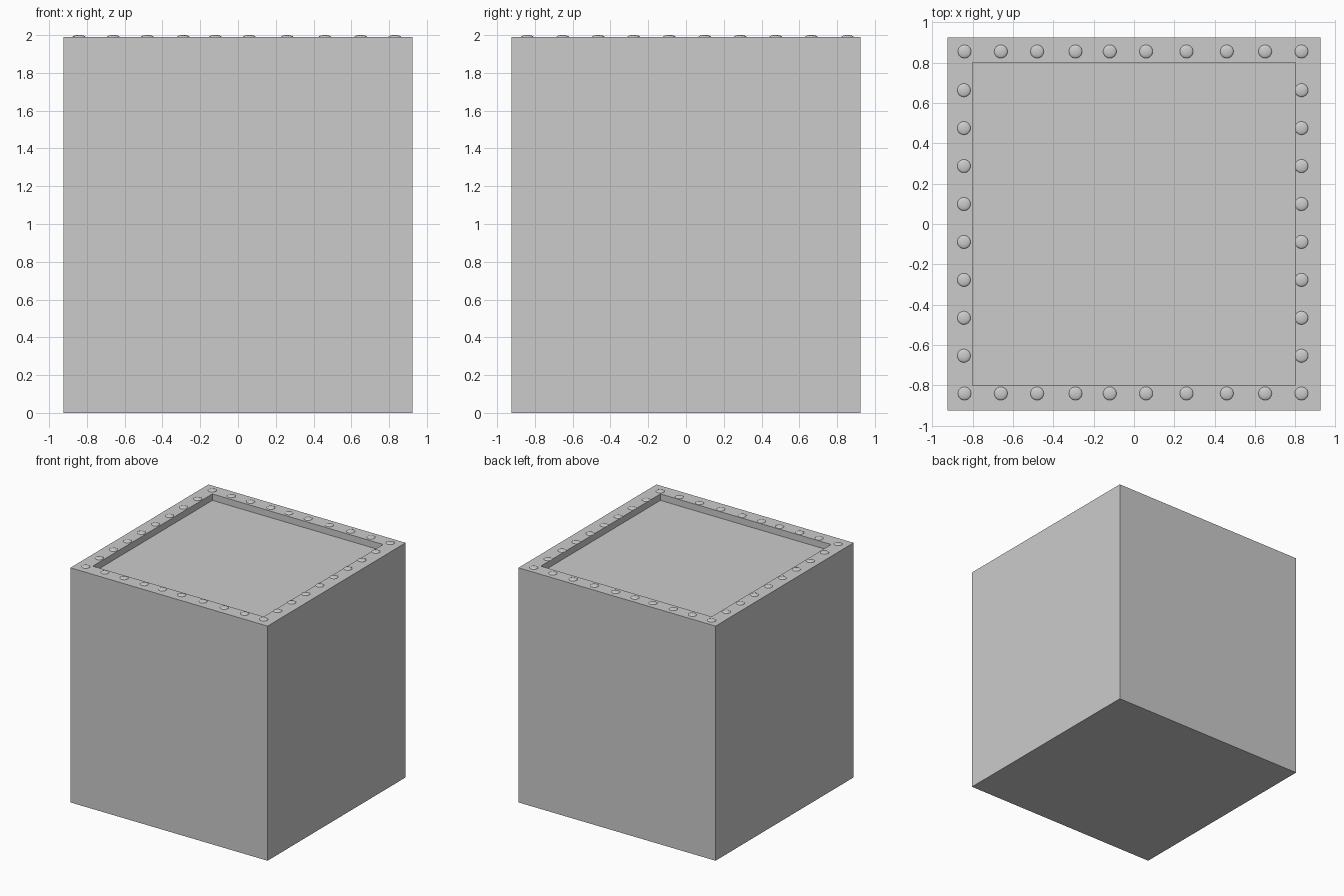
import bpy
import bmesh

old = bpy.data.objects.get("Cube")
if old:
    bpy.data.objects.remove(old, do_unlink=True)

# One grey for everything
grey = bpy.data.materials.new("plain_grey")
grey.use_nodes = True
colour = (0.6, 0.6, 0.6, 1)
grey.diffuse_color = colour
grey.node_tree.nodes["Principled BSDF"].inputs["Base Color"].default_value = colour

HALF, TOP, RIM, DEPTH = 0.925, 1.99, 0.175, 0.055


def add_object(name, bm):
    mesh = bpy.data.meshes.new(name)
    bm.to_mesh(mesh)
    bm.free()
    mesh.materials.append(grey)
    obj = bpy.data.objects.new(name, mesh)
    bpy.context.collection.objects.link(obj)
    return obj


# Box body with a shallow square recess in the top
bm = bmesh.new()
bmesh.ops.create_cube(bm, size=1)
for v in bm.verts:
    v.co = (v.co.x * 2 * HALF, v.co.y * 2 * HALF, (v.co.z + 0.5) * TOP)
bm.normal_update()
top = max(bm.faces, key=lambda f: f.normal.z)
bmesh.ops.inset_region(bm, faces=[top], thickness=RIM)
floor = bmesh.ops.extrude_face_region(bm, geom=[top])["geom"]
bmesh.ops.delete(bm, geom=[top], context="FACES_ONLY")
bmesh.ops.translate(bm, vec=(0, 0, -DEPTH),
                    verts=[g for g in floor if isinstance(g, bmesh.types.BMVert)])
bmesh.ops.recalc_face_normals(bm, faces=bm.faces)
add_object("box_body", bm)

# Shared flattened dome for the rivets
bm = bmesh.new()
bmesh.ops.create_uvsphere(bm, u_segments=24, v_segments=12, radius=0.033)
bmesh.ops.delete(bm, geom=[v for v in bm.verts if v.co.z < -0.001], context="VERTS")
bmesh.ops.scale(bm, vec=(1, 1, 0.3), verts=bm.verts)
for f in bm.faces:
    f.smooth = True
first = add_object("rivet", bm)
dome = first.data
bpy.data.objects.remove(first)


def rivet(name, x, y):
    obj = bpy.data.objects.new(name, dome)
    obj.location = (x, y, TOP)
    bpy.context.collection.objects.link(obj)


# Front and back rows, slightly unevenly spaced
for x in (-0.84, -0.66, -0.48, -0.29, -0.12, 0.06, 0.26, 0.46, 0.65, 0.83):
    rivet("front_rivet", x, -0.84)
    rivet("back_rivet", x, 0.855)

# Side rows between them
for i in range(8):
    y = 0.663 - i * 0.188
    rivet("right_rivet", -0.843, y)
    rivet("left_rivet", 0.83, y)
